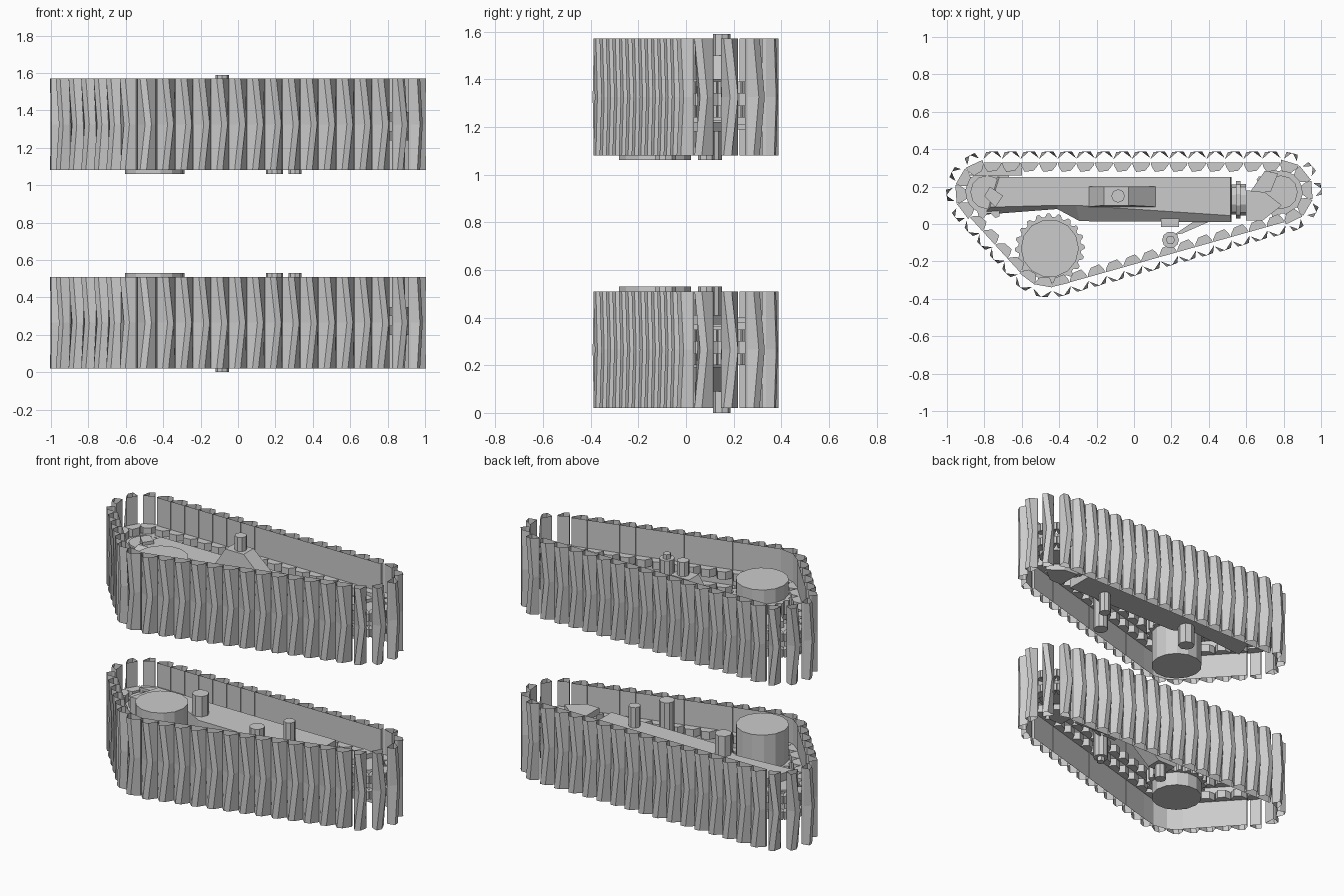
import bpy, bmesh, math
from mathutils import Vector
from mathutils.geometry import convex_hull_2d

if "Cube" in bpy.data.objects:
    bpy.data.objects.remove(bpy.data.objects["Cube"])

TOP = 1.59                      # the second track is mirrored about z = TOP / 2


def loft(bm, sections, caps=True):
    """Solid through matching rings of 3D points."""
    rings = [[bm.verts.new(p) for p in s] for s in sections]
    n = len(rings[0])
    for a, b in zip(rings, rings[1:]):
        for i in range(n):
            j = (i + 1) % n
            bm.faces.new((a[i], a[j], b[j], b[i]))
    if caps:
        bm.faces.new(rings[0])
        bm.faces.new(rings[-1])


def prism(bm, pts, z0, z1, pts_top=None):
    loft(bm, [[(x, y, z0) for x, y in pts], [(x, y, z1) for x, y in (pts_top or pts)]])


def ring(x, y, r, n, r2=None):
    """Polygon, or a toothed outline when r2 is given."""
    out = []
    for i in range(n):
        a = 2 * math.pi * i / n
        rr = r2 if (r2 and i % 4 < 2) else r
        out.append((x + rr * math.cos(a), y + rr * math.sin(a)))
    return out


def rect(x0, x1, y0, y1):
    return [(x0, y0), (x1, y0), (x1, y1), (x0, y1)]


def finish(name, bm):
    """Make the lower part and its mirrored upper twin."""
    for side in ("lower_", "upper_"):
        if side == "upper_":
            for v in bm.verts:
                v.co.z = TOP - v.co.z
        bmesh.ops.recalc_face_normals(bm, faces=bm.faces[:])
        me = bpy.data.meshes.new(side + name)
        bm.to_mesh(me)
        ob = bpy.data.objects.new(side + name, me)
        bpy.context.collection.objects.link(ob)
    bm.free()


# Belt path: hull around the two end wheels and the drive drum
FRONT, REAR, DRUM = (0.785, 0.17), (-0.785, 0.17), (-0.45, -0.13)
cloud = [Vector(p) for c, r in ((FRONT, .165), (REAR, .165), (DRUM, .21))
         for p in ring(c[0], c[1], r, 96)]
path = [cloud[i] for i in convex_hull_2d(cloud)]
if sum(a.x * b.y - b.x * a.y for a, b in zip(path, path[1:] + path[:1])) < 0:
    path.reverse()
start = max(range(len(path)), key=lambda i: path[i].x)
path = path[start:] + path[:start]
segs = [(a, b, (b - a).length) for a, b in zip(path, path[1:] + path[:1])]
length = sum(s[2] for s in segs)
count = round(length / 0.0985)
step = length / count
PHASE = 0.012                   # puts a gap at the middle of the front end


def at(d):
    d %= length
    for a, b, l in segs:
        if d <= l:
            return a.lerp(b, d / l)
        d -= l
    return path[0]


# Track shoes (open-ended chevron grousers) and the two rows of inner links
shoes, links = bmesh.new(), bmesh.new()
for k in range(count):
    d = k * step + PHASE
    p = at(d)
    t = (at(d + step * .4) - at(d - step * .4)).normalized()
    n = Vector((t.y, -t.x))
    # shoes stand apart on the tight bends and touch on the straights
    bend = (at(d + step) - p).angle(p - at(d - step))
    tight = bend > .25 and abs(p.x) > .6
    w, base = (.035, .002) if tight else (.049, -.006)

    def local(u, v):
        q = p + t * u + n * v
        return q.x, q.y

    def shoe(z, s):
        prof = [(-w, base), (w, base), (w, .012), (.022 + s * .8, .050), (-.012 + s * .8, .053), (-w, .018)]
        return [(*local(u, v), z) for u, v in prof]

    loft(shoes, [shoe(.02, -.02), shoe(.265, .014), shoe(.51, -.02)], caps=False)
    for z0, z1 in ((.20, .25), (.30, .35)):
        prism(links, [local(u, v) for u, v in
                      ((-.049, base), (-.046, -.02), (-.022, -.05), (.026, -.056), (.042, -.03), (.049, base))], z0, z1)
finish("track_shoes", shoes)
finish("track_links", links)

# End wheels with teeth, tucked between the beam faces
for name, c in (("front_idler", FRONT), ("rear_idler", REAR)):
    bm = bmesh.new()
    prism(bm, ring(*c, .115, 40, .145), .25, .30)
    prism(bm, ring(*c, .09, 12), .24, .35)
    finish(name, bm)

# Drive drum with a toothed sprocket
bm = bmesh.new()
prism(bm, ring(*DRUM, .155, 14), .13, .53)
prism(bm, ring(*DRUM, .168, 80, .187), .22, .31)
finish("drive_drum", bm)

# Main beam: wide face, with the outer (low z) edge chamfered
bm = bmesh.new()
wide = [(-.80, .05), (-.41, .08), (-.29, .015), (.52, .01), (.52, .25), (-.74, .25)]
narrow = [(-.77, .09), (-.41, .10), (-.31, .10), (.515, .045), (.515, .25), (-.72, .25)]
loft(bm, [[(x, y, .22) for x, y in narrow], [(x, y, .27) for x, y in wide],
          [(x, y, .40) for x, y in wide]])
finish("main_beam", bm)

# Rear fork and guard
bm = bmesh.new()
prism(bm, [(-.88, .26), (-.60, .26), (-.60, .325), (-.80, .325)], .24, .36)
prism(bm, [(-.80, .15), (-.74, .09), (-.70, .15), (-.77, .20)], .20, .24)
finish("rear_fork", bm)

# Tension cylinder and front fork
bm = bmesh.new()
for x0, x1, r in ((.52, .545, .08), (.545, .57, .10), (.57, .60, .085)):
    loft(bm, [[(x, .13 + a, .30 + b * .8) for a, b in ring(0, 0, r, 10)] for x in (x0, x1)])
finish("tension_cylinder", bm)
bm = bmesh.new()
for z0, z1 in ((.19, .23), (.37, .41)):
    prism(bm, [(.60, .02), (.69, .02), (.79, .10), (.70, .17), (.60, .18)], z0, z1)
prism(bm, [(.62, .17), (.73, .17), (.77, .27), (.70, .285)], .22, .38)
finish("front_fork", bm)

# Outer pivot mount with its pin
bm = bmesh.new()
prism(bm, rect(-.16, -.03, .10, .20), .09, .25, rect(-.26, .15, .09, .20))
prism(bm, ring(-.085, .15, .036, 8), 0, .12)
finish("pivot_mount", bm)

# Inner mounting pins
bm = bmesh.new()
prism(bm, ring(-.335, .10, .05, 8), .36, .53)
prism(bm, ring(.305, .085, .035, 8), .36, .53)
finish("mounting_pins", bm)

# Support roller and bracket
bm = bmesh.new()
prism(bm, ring(.195, -.085, .045, 10), .15, .53)
prism(bm, ring(.195, -.085, .025, 6), .12, .15)
prism(bm, [(.21, -.06), (.26, -.05), (.42, .02), (.33, .02)], .28, .36)
prism(bm, rect(.145, .24, -.015, .03), .26, .38)
finish("support_roller", bm)
